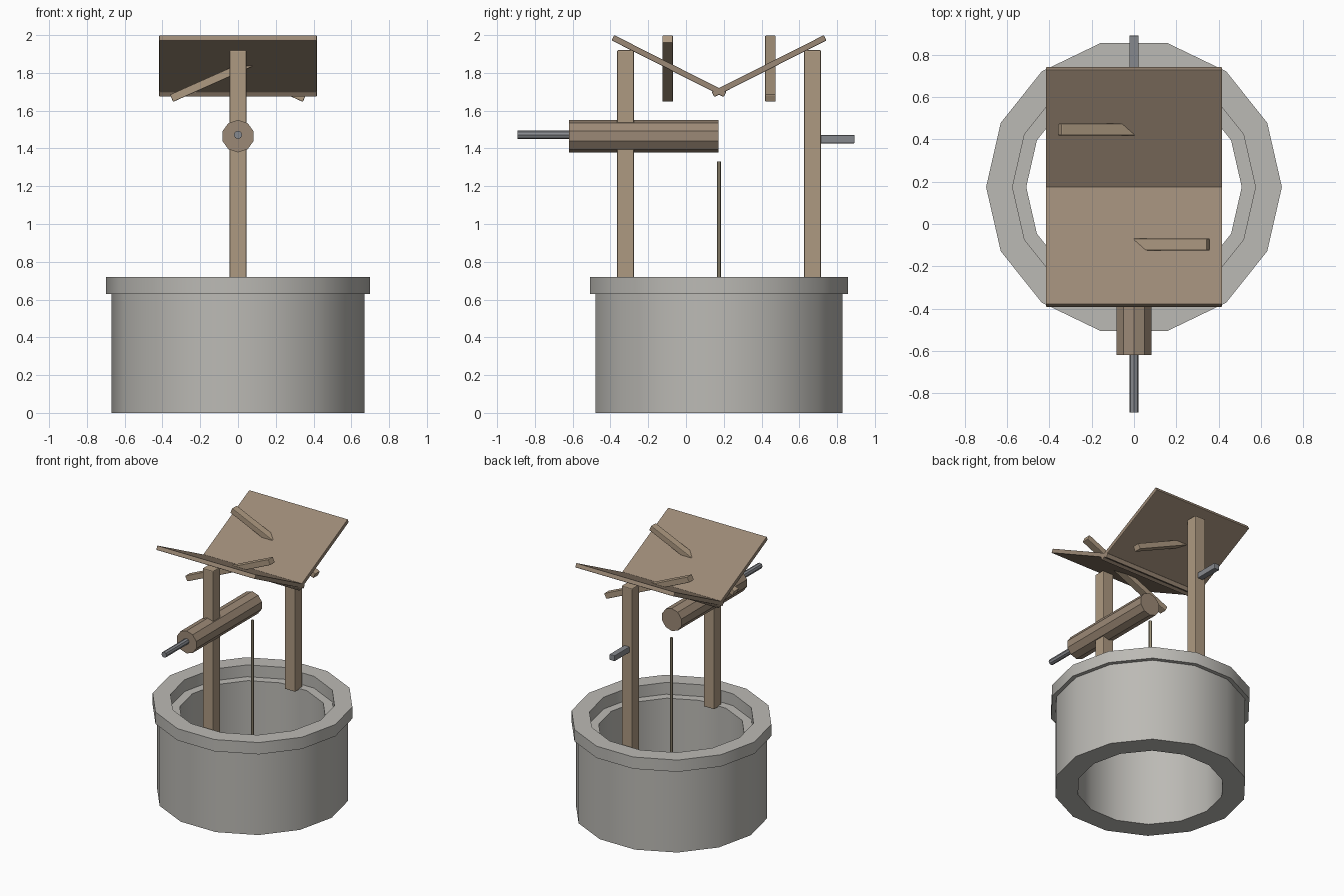
import bpy, bmesh, math
from mathutils import Matrix, Vector

if "Cube" in bpy.data.objects:
    bpy.data.objects.remove(bpy.data.objects["Cube"])

CY = 0.175  # well axis in y


def material(name, rgb):
    m = bpy.data.materials.new(name)
    m.diffuse_color = (*rgb, 1)
    m.use_nodes = True
    m.node_tree.nodes["Principled BSDF"].inputs["Base Color"].default_value = m.diffuse_color
    return m


STONE = material("stone", (0.50, 0.49, 0.46))
POST = material("post_wood", (0.42, 0.32, 0.22))
PLANK = material("dark_wood", (0.33, 0.25, 0.18))
METAL = material("iron", (0.24, 0.25, 0.27))
ROPE = material("rope", (0.36, 0.31, 0.21))


def finish(bm, name, mat, bevel=0.0, smooth=None):
    if bevel:
        sharp = [e for e in bm.edges if e.calc_face_angle(0) > math.radians(60)]
        bmesh.ops.bevel(bm, geom=sharp, offset=bevel, segments=2, profile=0.5, affect='EDGES')
    bmesh.ops.recalc_face_normals(bm, faces=bm.faces)
    me = bpy.data.meshes.new(name)
    bm.to_mesh(me)
    bm.free()
    me.materials.append(mat)
    ob = bpy.data.objects.new(name, me)
    bpy.context.collection.objects.link(ob)
    if smooth:
        bpy.ops.object.select_all(action='DESELECT')
        ob.select_set(True)
        bpy.context.view_layer.objects.active = ob
        bpy.ops.object.shade_smooth_by_angle(angle=math.radians(smooth))
    return ob


def box(name, centre, size, mat, rot=(0, 'X'), bevel=0.004):
    bm = bmesh.new()
    bmesh.ops.create_cube(bm, size=1)
    bm.transform(Matrix.Translation(centre) @ Matrix.Rotation(math.radians(rot[0]), 4, rot[1])
                 @ Matrix.Diagonal((*size, 1)))
    return finish(bm, name, mat, bevel)


def ring(name, r_in, r_out, z0, z1, mat, bevel, n=14):
    # rectangular section swept round the well axis
    bm = bmesh.new()
    loops = []
    for i in range(n):
        a = math.tau * i / n
        loops.append([bm.verts.new((r * math.cos(a), CY + r * math.sin(a), z))
                      for r, z in ((r_in, z0), (r_out, z0), (r_out, z1), (r_in, z1))])
    for i in range(n):
        p, q = loops[i], loops[(i + 1) % n]
        for k in range(4):
            bm.faces.new((p[k], q[k], q[(k + 1) % 4], p[(k + 1) % 4]))
    return finish(bm, name, mat, bevel, smooth=40)


def rod(name, start, end, radius, n, mat):
    # n-sided prism with one corner pointing up (or to +y when vertical)
    start, end = Vector(start), Vector(end)
    up = Vector((0, 0, 1)) if abs((end - start).z) < 1e-6 else Vector((0, 1, 0))
    side = (end - start).normalized().cross(up)
    bm = bmesh.new()
    ends = [[bm.verts.new(p + radius * (up * math.cos(math.tau * i / n) + side * math.sin(math.tau * i / n)))
             for i in range(n)] for p in (start, end)]
    for e in ends:
        bm.faces.new(e)
    for i in range(n):
        j = (i + 1) % n
        bm.faces.new((ends[0][i], ends[0][j], ends[1][j], ends[1][i]))
    return finish(bm, name, mat)


# Stone shaft and rim
ring("well_wall", 0.51, 0.67, 0, 0.63, STONE, 0.006)
ring("well_rim", 0.575, 0.70, 0.63, 0.72, STONE, 0.01)

# Posts, valley-shaped roof and crossing braces, front and back
for label, s in (("front", -1), ("back", 1)):
    box(label + "_post", (0, CY + s * 0.495, 1.27), (0.09, 0.09, 1.30), POST, bevel=0.006)
    box(label + "_roof_panel", (0, CY + s * 0.265, 1.836), (0.834, 0.665, 0.031), PLANK, (s * 26.8, 'X'))
    box(label + "_brace", (0, CY + s * 0.272, 1.8225), (0.77, 0.056, 0.042), POST, (s * 24, 'Y'))

# Winding drum, crank and rope
rod("winding_drum", (0, -0.62, 1.465), (0, 0.172, 1.465), 0.086, 10, PLANK)
rod("crank_shaft", (0, -0.892, 1.472), (0, -0.55, 1.472), 0.022, 8, METAL)
box("crank_handle", (0, 0.80, 1.449), (0.044, 0.184, 0.044), METAL)
rod("rope", (0, CY, 0.35), (0, CY, 1.33), 0.011, 6, ROPE)
